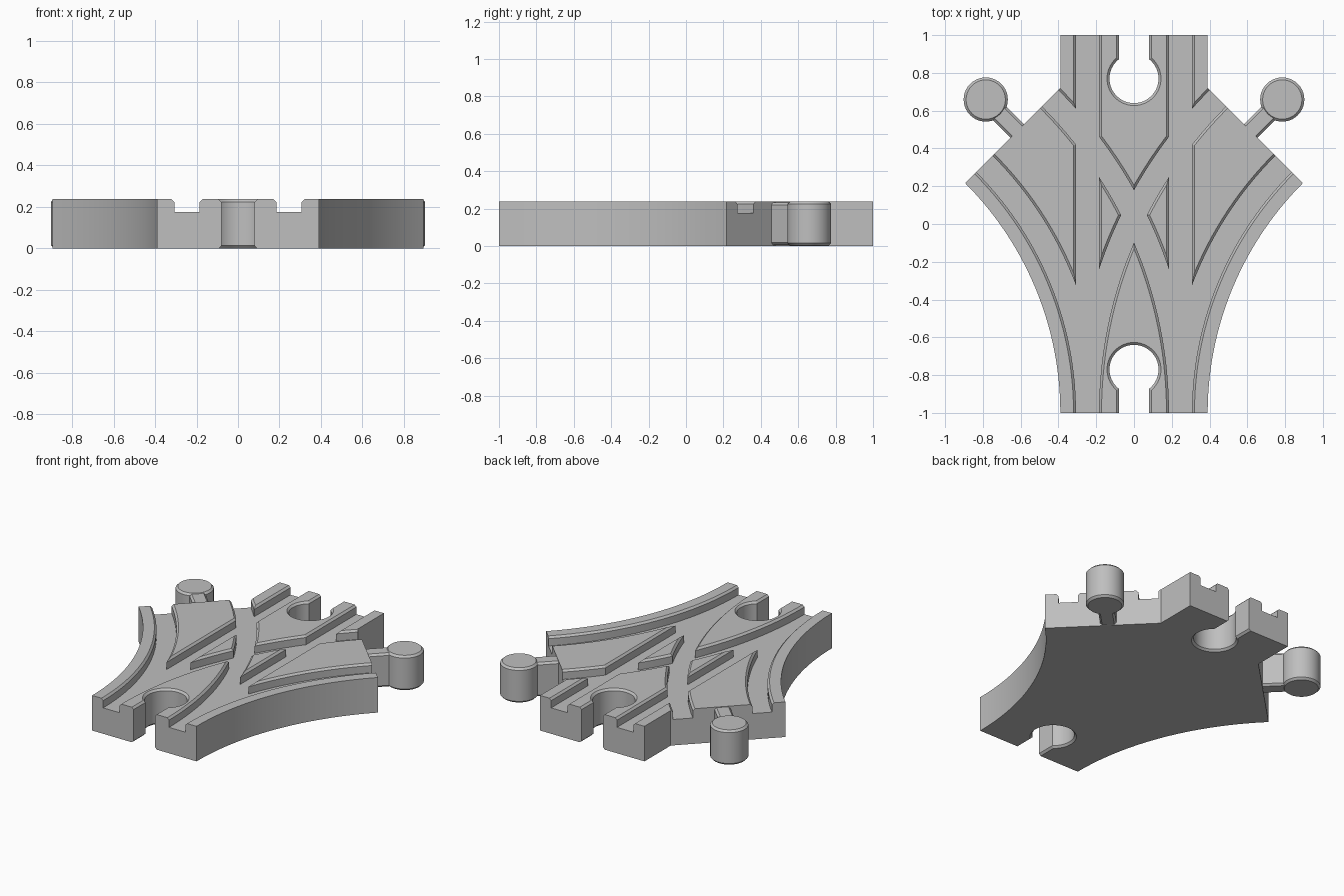
import bpy, bmesh
from math import sin, cos, asin, pi, radians
from mathutils import Vector

if "Cube" in bpy.data.objects:
    bpy.data.objects.remove(bpy.data.objects["Cube"])

H = 0.237                  # track thickness
FLOOR = 0.175              # groove floor
HALF = 0.39                # half the track width
R = 2.11                   # radius of the curved centre line
TURN = radians(45)
GAUGE = 0.246              # groove distance from the centre line
C = 0.013                  # chamfer

grey = bpy.data.materials.new("plain grey")
grey.use_nodes = True
grey.diffuse_color = (0.52, 0.52, 0.52, 1)
grey.node_tree.nodes["Principled BSDF"].inputs["Base Color"].default_value = grey.diffuse_color


def loft(name, rings):
    """Closed solid through a list of equal rings of points."""
    bm = bmesh.new()
    loops = [[bm.verts.new(p) for p in ring] for ring in rings]
    n = len(loops[0])
    for a, b in zip(loops, loops[1:]):
        for i in range(n):
            j = (i + 1) % n
            bm.faces.new((a[i], a[j], b[j], b[i]))
    bm.faces.new(loops[0])
    bm.faces.new(loops[-1])
    bmesh.ops.recalc_face_normals(bm, faces=bm.faces)
    mesh = bpy.data.meshes.new(name)
    bm.to_mesh(mesh)
    bm.free()
    mesh.materials.append(grey)
    ob = bpy.data.objects.new(name, mesh)
    bpy.context.collection.objects.link(ob)
    return ob


def layers(outline, steps):
    """Rings of one outline at several (height, growth) steps."""
    return [[(x, y, z) for x, y in outline(grow)] for z, grow in steps]


def arc_point(r, a):
    return Vector((R - r * cos(a), -1 + r * sin(a)))


def groove(path):
    """Sweep the chamfered wheel groove along (point, across) pairs."""
    w = 0.061
    section = [(-w, FLOOR), (w, FLOOR), (w, H - C), (w + C, H),
               (w + C, H + 0.05), (-w - C, H + 0.05), (-w - C, H), (-w, H - C)]
    return loft("groove_cutter", [[(p.x + u * n.x, p.y + u * n.y, z) for u, z in section]
                                  for p, n in path])


def curved_path(r, side, steps=28):
    angles = [TURN * i / steps for i in range(steps + 1)]
    path = [(arc_point(r, a), Vector((-cos(a), sin(a)))) for a in angles]
    path.insert(0, (path[0][0] - Vector((0, 0.1)), path[0][1]))
    path.append((path[-1][0] + 0.1 * Vector((sin(TURN), cos(TURN))), path[-1][1]))
    return [(Vector((p.x * side, p.y)), Vector((n.x * side, n.y))) for p, n in path]


def keyhole(end):
    """Round socket opening through a slot at one end of the track."""
    def outline(grow):
        r, w = 0.13 + grow, 0.08 + grow
        a0 = asin(w / r)
        arc = [a0 + (2 * pi - 2 * a0) * i / 40 for i in range(41)]
        pts = [(r * sin(a), 0.77 + r * cos(a)) for a in arc]
        return [(x, y * end) for x, y in [(w, 1.1)] + pts + [(-w, 1.1)]]
    return outline


# Track body: a straight piece merged with two curves
inner = [arc_point(R - HALF, TURN * i / 28) for i in range(29)]
corner = inner[-1]
right = [tuple(p) for p in inner] + [(HALF, corner.x + corner.y - HALF), (HALF, 1)]
outline = right + [(-x, y) for x, y in reversed(right)]
body = loft("track_body", layers(lambda g: outline, [(0, 0), (H, 0)]))

# Cutters: wheel grooves and connector sockets
cutters = []
for side in (-1, 1):
    across = Vector((1, 0))
    cutters.append(groove([(Vector((side * GAUGE, y)), across) for y in (-1.1, 1.1)]))
    for offset in (-GAUGE, GAUGE):
        cutters.append(groove(curved_path(R + offset, side)))
    cutters.append(loft("socket_cutter", layers(keyhole(side), [
        (-0.05, C), (0, C), (C, 0), (H - C, 0), (H, C), (H + 0.05, C)])))

for cutter in cutters:
    cutter.hide_render = True
    mod = body.modifiers.new("cut", 'BOOLEAN')
    mod.operation = 'DIFFERENCE'
    mod.solver = 'EXACT'
    mod.object = cutter
graph = bpy.context.evaluated_depsgraph_get()
cut_mesh = bpy.data.meshes.new_from_object(body.evaluated_get(graph))
body.modifiers.clear()
body.data = cut_mesh
for cutter in cutters:
    bpy.data.objects.remove(cutter)

# Connector pegs on the two angled ends
parts = [body]
start = arc_point(R, TURN)
along = Vector((sin(TURN), cos(TURN)))
across = Vector((cos(TURN), -sin(TURN)))
REACH = 0.236
for side, label in ((1, "left"), (-1, "right")):
    def disc(grow):
        c, r = start + along * REACH, 0.117 + grow
        return [(side * (c.x + r * cos(2 * pi * i / 40)), c.y + r * sin(2 * pi * i / 40))
                for i in range(40)]

    def bar(grow):
        w = 0.05 + grow
        corners = [start + along * d + across * u
                   for d, u in ((-0.02, -w), (-0.02, w), (REACH, w), (REACH, -w))]
        return [(side * p.x, p.y) for p in corners]

    parts.append(loft(label + "_peg_head", layers(disc, [
        (0.002, -C), (0.002 + C, 0), (H - C, 0), (H, -C)])))
    parts.append(loft(label + "_peg_neck", layers(bar, [
        (0.005, -C), (0.005 + C, 0), (H - 0.004 - C, 0), (H - 0.004, -C)])))

# Smooth the round walls and keep the edges crisp
bpy.ops.object.select_all(action='DESELECT')
for ob in parts:
    ob.select_set(True)
bpy.context.view_layer.objects.active = body
bpy.ops.object.shade_smooth_by_angle(angle=radians(20))
